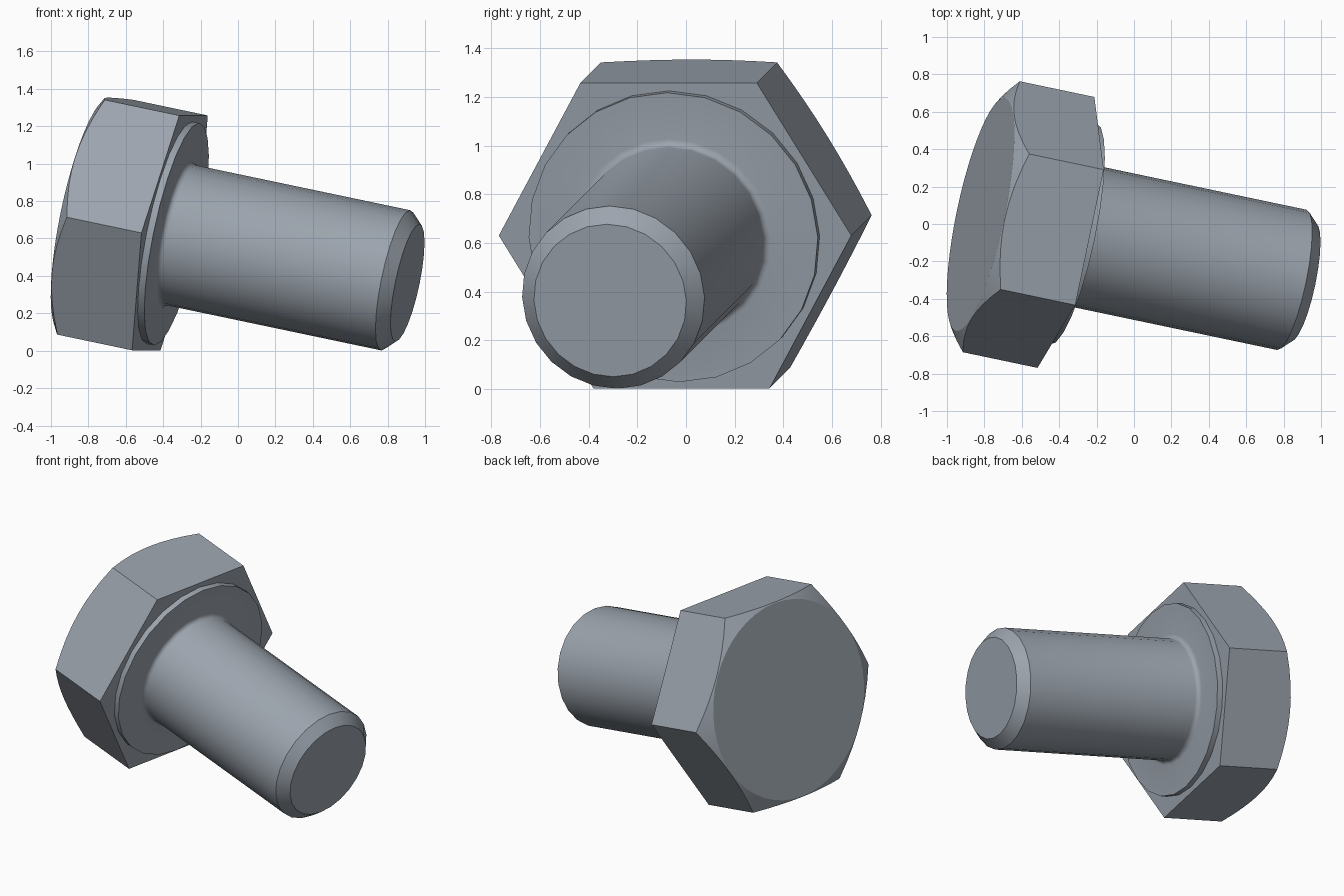
import bpy, bmesh
from math import pi, sin, cos, tan, radians
from mathutils import Matrix, Vector

if "Cube" in bpy.data.objects:
    bpy.data.objects.remove(bpy.data.objects["Cube"])

# Bolt axis runs from the head towards the shank tip
axis = Vector((1, -0.21, -0.21)).normalized()
side = Vector((0, 0, 1)).cross(axis).normalized()
frame = Matrix((side, axis.cross(side), axis)).transposed().to_4x4()
PLACE = Matrix.Translation((-0.364, -0.045, 0.63)) @ frame

steel = bpy.data.materials.new("blue_grey_steel")
steel.use_nodes = True
colour = (0.33, 0.37, 0.42, 1)
steel.diffuse_color = colour
steel.node_tree.nodes["Principled BSDF"].inputs["Base Color"].default_value = colour


def loft(name, rings, cap_start=True):
    """Skin a stack of equal rings, cap it and tilt it onto the bolt axis."""
    bm = bmesh.new()
    loops = [[bm.verts.new(p) for p in ring] for ring in rings]
    n = len(loops[0])
    for low, high in zip(loops, loops[1:]):
        for i in range(n):
            j = (i + 1) % n
            bm.faces.new((low[i], low[j], high[j], high[i]))
    if cap_start:
        bm.faces.new(loops[0][::-1])
    bm.faces.new(loops[-1])
    bmesh.ops.recalc_face_normals(bm, faces=bm.faces)
    mesh = bpy.data.meshes.new(name)
    bm.to_mesh(mesh)
    bm.free()
    mesh.materials.append(steel)
    obj = bpy.data.objects.new(name, mesh)
    bpy.context.collection.objects.link(obj)
    obj.matrix_world = PLACE
    bpy.ops.object.select_all(action="DESELECT")
    obj.select_set(True)
    bpy.context.view_layer.objects.active = obj
    bpy.ops.object.shade_smooth_by_angle(angle=radians(25))
    return obj


def polar(r, a, z):
    return (r * cos(a), r * sin(a), z)


# Hexagonal head, its outer corners trimmed by a 30 degree cone
CORNER, HEIGHT, DISC = 0.74, 0.476, 0.636
angles = [2 * pi * i / 48 for i in range(48)]
flat = CORNER * cos(pi / 6)
hexagon = [(flat / cos(a % (pi / 3) - pi / 6), a) for a in angles]
loft("hex_head", [
    [polar(r, a, 0) for r, a in hexagon],
    [polar(r, a, -HEIGHT + (r - DISC) * tan(pi / 6)) for r, a in hexagon],
    [polar(DISC, a, -HEIGHT) for a in angles],
])

# Washer face, root fillet, shank and chamfered tip turned as one profile
SHANK, FILLET, WASHER = 0.383, 0.03, 0.037
profile = [(0.607, 0), (0.607, WASHER)]
for k in range(5):
    a = k * pi / 8
    profile.append((SHANK + FILLET * (1 - sin(a)), WASHER + FILLET * (1 - cos(a))))
profile += [(SHANK, 1.26), (0.32, 1.325)]
turn = [2 * pi * i / 24 for i in range(24)]
loft("shank_and_washer_face",
     [[polar(r, a, z) for a in turn] for r, z in profile], cap_start=False)
